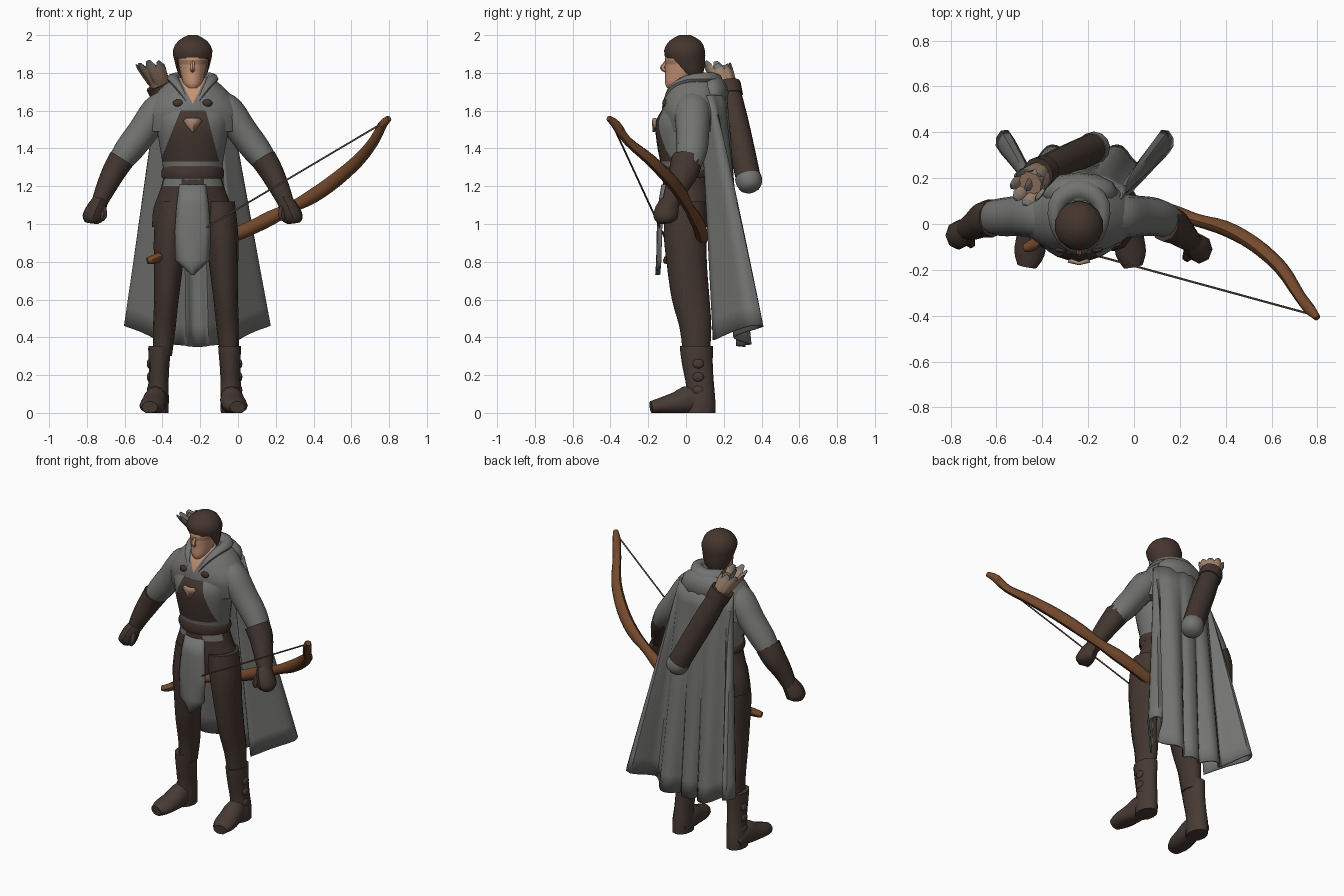
import bpy, bmesh, math, random
from mathutils import Vector as V

if "Cube" in bpy.data.objects:
    bpy.data.objects.remove(bpy.data.objects["Cube"])
random.seed(4)
CX = -0.24  # body centre line


def material(name, *rgb):
    m = bpy.data.materials.new(name)
    m.use_nodes = True
    m.diffuse_color = (*rgb, 1)
    m.node_tree.nodes["Principled BSDF"].inputs["Base Color"].default_value = (*rgb, 1)
    return m


GREY = material("grey cloth", .17, .175, .165)
DARK = material("dark leather", .056, .036, .028)
BOOT = material("boot leather", .064, .042, .034)
HAIR = material("brown hair", .06, .036, .027)
SKIN = material("skin", .56, .29, .18)
WOOD = material("bow wood", .17, .065, .025)
TAN = material("tan hide", .38, .24, .16)
CORD = material("bowstring", .14, .1, .075)
BROW = material("shaded skin", .34, .18, .115)


def finish(name, bm, mats, angle=45):
    me = bpy.data.meshes.new(name)
    bm.to_mesh(me)
    bm.free()
    for m in mats:
        me.materials.append(m)
    ob = bpy.data.objects.new(name, me)
    bpy.context.collection.objects.link(ob)
    bpy.ops.object.select_all(action='DESELECT')
    ob.select_set(True)
    bpy.context.view_layer.objects.active = ob
    bpy.ops.object.shade_smooth_by_angle(angle=math.radians(angle))
    return ob


def spline(pts, k):
    """Catmull-Rom through tuples of any length."""
    pts = [V(p) for p in pts]
    out = []
    for i in range(len(pts) - 1):
        a, b, c, d = pts[max(i - 1, 0)], pts[i], pts[i + 1], pts[min(i + 2, len(pts) - 1)]
        for s in range(k):
            t = s / k
            out.append(b + (c - a) * (t / 2) + (a * 2 - b * 5 + c * 4 - d) * (t * t / 2)
                       + (b * 3 - a - c * 3 + d) * (t ** 3 / 2))
    return out + [pts[-1]]


def skin_rings(name, rings, mats, rule=None, cuts=(), floor=False):
    """Bridge closed rings; rule gives a material index, or None to remove a face."""
    bm = bmesh.new()
    loops = [[bm.verts.new(p) for p in r] for r in rings]
    n = len(loops[0])
    for a, b in zip(loops, loops[1:]):
        for i in range(n):
            j = (i + 1) % n
            bm.faces.new((a[i], a[j], b[j], b[i]))
    bm.faces.new(loops[0])
    bm.faces.new(loops[-1])
    bmesh.ops.recalc_face_normals(bm, faces=bm.faces)
    for co, no in cuts:
        bmesh.ops.bisect_plane(bm, geom=bm.verts[:] + bm.edges[:] + bm.faces[:],
                               plane_co=co, plane_no=no)
    if rule:
        gone = []
        for f in bm.faces:
            k = rule(f.calc_center_median())
            if k is None:
                gone.append(f)
            else:
                f.material_index = k
        bmesh.ops.delete(bm, geom=gone, context='FACES')
    if floor:
        for v in bm.verts:
            v.co.z = max(v.co.z, 0)
    return finish(name, bm, mats)


def stack(name, path, mats, n=16, k=3, **kw):
    """Level ellipses: (x, y, z, rx, ry)."""
    angs = [2 * math.pi * i / n for i in range(n)]
    rings = [[(p[0] + p[3] * math.sin(a), p[1] - p[4] * math.cos(a), p[2]) for a in angs]
             for p in spline(path, k)]
    return skin_rings(name, rings, mats, **kw)


def tube(name, path, mats, n=10, k=3, ref=(0, 1, 0), **kw):
    """Rings square to a path: (x, y, z, radius along ref, other radius)."""
    pts = spline(path, k)
    rings = []
    for i, p in enumerate(pts):
        t = (pts[min(i + 1, len(pts) - 1)].to_3d() - pts[max(i - 1, 0)].to_3d()).normalized()
        u = (V(ref) - t * t.dot(V(ref))).normalized()
        w = t.cross(u)
        rings.append([p.to_3d() + u * p[3] * math.cos(a) + w * p[4] * math.sin(a)
                      for a in (2 * math.pi * j / n for j in range(n))])
    return skin_rings(name, rings, mats, **kw)


def sheet(name, rows, mats, thick):
    bm = bmesh.new()
    g = [[bm.verts.new(p) for p in r] for r in rows]
    for a, b in zip(g, g[1:]):
        for c in range(len(a) - 1):
            bm.faces.new((a[c], b[c], b[c + 1], a[c + 1]))
    ob = finish(name, bm, mats)
    mod = ob.modifiers.new("thickness", 'SOLIDIFY')
    mod.thickness = thick
    mod.material_offset = len(mats) - 1


def blob(name, loc, size, mat):
    bm = bmesh.new()
    bmesh.ops.create_uvsphere(bm, u_segments=12, v_segments=8, radius=1)
    for v in bm.verts:
        v.co = V(loc) + V(a * b for a, b in zip(v.co, size))
    finish(name, bm, [mat], 60)


# Head, face and hair
stack("head", [(CX, -.075, 1.72, .025, .025), (CX, -.05, 1.745, .05, .06), (CX, -.02, 1.80, .066, .09),
               (CX, -.012, 1.86, .076, .1), (CX, -.005, 1.92, .08, .095), (CX, 0, 1.97, .04, .06)], [SKIN, BROW],
      cuts=[((0, 0, 1.845), (0, 0, 1)), ((0, 0, 1.868), (0, 0, 1))],
      rule=lambda c: int(1.845 < c.z < 1.868 and c.y < -.04))
tube("nose", [(CX, -.1, 1.868, .006, .01), (CX, -.112, 1.848, .01, .011), (CX, -.124, 1.826, .014, .014),
              (CX, -.104, 1.81, .01, .01)], [SKIN], 6)
stack("hair", [(CX, .035, 1.755, .05, .04), (CX, .022, 1.80, .08, .07), (CX, 0, 1.86, .098, .1),
               (CX, -.008, 1.92, .107, .108), (CX, -.005, 1.97, .078, .082), (CX, -.005, 2.0, .025, .03)], [HAIR],
      n=14, k=2, cuts=[((0, 0, 1.875), (0, 0, 1)), ((0, -.035, 1.84), (0, 1, .9))],
      rule=lambda c: None if c.z < 1.875 and c.y + .035 + .9 * (c.z - 1.84) < 0 else 0)
stack("neck", [(CX, .0, 1.6, .07, .07), (CX, -.005, 1.7, .05, .05), (CX, .0, 1.79, .048, .05)], [SKIN])

# Tunic with a leather vest on the front
stack("tunic", [(CX, 0, 1.22, .152, .118), (CX, 0, 1.32, .16, .135), (CX, -.01, 1.43, .178, .145),
                (CX, -.01, 1.54, .195, .15), (CX, .01, 1.63, .19, .12), (CX, .03, 1.7, .13, .09)], [GREY, DARK], n=24,
      cuts=[((0, 0, 1.33), (0, 0, 1)), ((0, 0, 1.6), (0, 0, 1)),
            ((CX + .135, 0, 1.35), (1, 0, .26)), ((CX - .165, 0, 1.35), (-1, 0, .4))],
      rule=lambda c: int(c.y < 0 and 1.33 < c.z < 1.6 and
                         .4 * (c.z - 1.35) - .165 < c.x - CX < .135 - .26 * (c.z - 1.35)))
stack("jacket_skirt", [(CX - .005, .02, .985, .21, .13), (CX, .015, 1.08, .208, .135), (CX, .005, 1.18, .172, .128),
                       (CX, 0, 1.25, .153, .12)], [DARK, GREY], n=20,
      cuts=[((0, 0, 1.2), (0, 0, 1)), ((CX + .06, 0, 0), (1, 0, 0)), ((CX - .06, 0, 0), (1, 0, 0))],
      rule=lambda c: int(c.z > 1.2 and c.y < -.02 and abs(c.x - CX) > .06))
tube("belt", [(CX - .16 * math.sin(a), .132 * math.cos(a), 1.268 - .008 * math.cos(a), .026 - .009 * math.cos(a), .007)
              for a in (math.pi * i / 12 for i in range(25))], [DARK], 6, 1, ref=(.01, 0, 1))
tabard = [(.07, -.13, 1.21), (.085, -.148, 1.1), (.095, -.155, .96), (.092, -.158, .81), (.008, -.163, .73)]
sheet("tabard", [[(CX + w * c / 3, y + .02 * abs(c / 3) ** 2, z) for c in range(-3, 4)]
                 for w, y, z in tabard], [GREY, TAN], .009)
sheet("chest_ornament", [[(CX - w, y, z), (CX, y - .012, z), (CX + w, y, z)]
                         for w, y, z in ((.035, -.163, 1.562), (.05, -.168, 1.545), (.006, -.165, 1.488))], [TAN], .012)

# Shoulder cape with an open neck, and the lowered hood
stack("shoulder_cape", [(CX, .04, 1.49, .26, .145), (CX, .035, 1.58, .26, .162), (CX, .035, 1.64, .235, .158),
                        (CX, .045, 1.7, .187, .148), (CX, .055, 1.745, .14, .13), (CX, .06, 1.775, .095, .1)],
      [GREY, SKIN], n=24,
      cuts=[((CX, 0, 1.635), (1, 0, -.5)), ((CX, 0, 1.635), (-1, 0, -.5))],
      rule=lambda c: int(c.y < 0 and abs(c.x - CX) < .5 * (c.z - 1.635)))
hood = [(.03, -.105, 1.65, .012), (.07, -.075, 1.72, .018), (.1, .0, 1.762, .024), (.1, .08, 1.77, .03), (.06, .13, 1.77, .034)]
tube("hood", [(CX - x, y, z, r, r * 1.2) for x, y, z, r in hood] + [(CX, .15, 1.765, .036, .045)]
     + [(CX + x, y, z, r, r * 1.2) for x, y, z, r in reversed(hood)], [GREY], 8, 2, ref=(0, .1, 1))
blob("hood_fold", (CX, .14, 1.69), (.17, .085, .1), GREY)

# Paired limbs, boots and clasps
for s, side in ((1, "left"), (-1, "right")):
    def limb(path, shift=0):
        return [(CX + shift + s * x, y, z, a, b) for x, y, z, a, b in path]
    twist = 0 if s > 0 else .06

    tube(side + "_sleeve", limb([(.13, .035, 1.66, .08, .06), (.185, .035, 1.6, .095, .085), (.264, .035, 1.49, .088, .08),
                                 (.34, .03, 1.39, .083, .076), (.4, .01 + twist / 3, 1.31, .07, .06)]), [GREY], 12)
    tube(side + "_bracer", limb([(.375, .005 + twist / 3, 1.345, .083, .073), (.415, -.01 + twist / 2, 1.28, .08, .066),
                                 (.46, -.05 + twist * .7, 1.19, .062, .055), (.5, -.085 + twist, 1.1, .045, .042)]), [DARK])
    tube(side + "_hand", limb([(.485, -.08 + twist, 1.13, .045, .04), (.51, -.1 + twist, 1.08, .062, .052),
                               (.53, -.11 + twist, 1.03, .062, .055), (.535, -.11 + twist, 1.005, .035, .035)]), [DARK], 8)
    tube(side + "_thumb", limb([(.48, -.11 + twist, 1.1, .02, .02), (.47, -.145 + twist, 1.05, .02, .02),
                                (.48, -.15 + twist, 1.02, .012, .012)]), [DARK], 6)
    stack(side + "_leg", limb([(.105, .0, 1.12, .1, .11), (.135, -.005, .95, .088, .113), (.146, .005, .78, .077, .106),
                               (.157, .025, .6, .065, .1), (.168, .05, .45, .06, .084),
                               (.178, .055, .3, .05, .07)], .018), [DARK], 12)
    stack(side + "_boot", limb([(.185, .055, .355, .06, .088), (.186, .056, .32, .059, .086), (.188, .062, .24, .054, .08),
                                (.192, .075, .14, .054, .074), (.196, .075, .07, .06, .08),
                                (.197, .075, 0, .058, .08)], .01), [BOOT], 12)
    tube(side + "_foot", limb([(.2, .12, .04, .04, .05), (.2, .03, .07, .075, .06), (.21, -.05, .05, .062, .066),
                               (.222, -.13, .038, .044, .066), (.232, -.185, .03, .032, .042)], .005), [BOOT], 12,
         ref=(0, 0, 1), floor=True)
    for z in (.12, .19, .26):
        blob(side + "_boot_buckle", (CX + .01 + s * .24, .065, z), (.013, .03, .025), BOOT)
    blob(side + "_clasp", (CX + s * .077, -.112, 1.64), (.028, .014, .02), DARK)

# Cloak: fold lines run from the shoulders (x, y) to the hem (x, y, z)
folds = [(.13, .08, .2, .15, .385), (.155, .10, .295, .25, .43), (.175, .115, .377, .345, .46), (.18, .13, .34, .4, .455),
         (.17, .15, .26, .26, .41), (.15, .165, .21, .27, .385), (.12, .18, .16, .33, .365), (.085, .19, .11, .325, .36),
         (.05, .2, .06, .265, .355), (.02, .205, .025, .3, .35)]
lines = [(-a, b, -c, d, e) for a, b, c, d, e in folds] + folds[::-1]
lines = spline(lines, 3)
rows = []
for i in range(13):
    t = i / 12
    rows.append([(CX + .025 * t + p[0] + (p[2] - p[0]) * t, p[1] + (p[3] - p[1]) * t ** .92, 1.68 + (p[4] - 1.68) * t)
                 for p in lines])
sheet("cloak", rows, [GREY], .012)

# Quiver, slanted across the back, with arrows
low, top = V((-.17, .335, 1.22)), V((-.405, .225, 1.71))


def along(points):
    return [(*(low + (top - low) * t), r, r) for t, r in points]


tube("quiver", along([(.02, .066), (.3, .068), (.7, .068), (1, .062)]), [DARK], 12)
tube("quiver_cap", along([(-.09, .03), (-.06, .055), (0, .07), (.06, .07)]), [GREY], 12)
tube("quiver_rim", along([(.93, .07), (1.06, .072)]), [DARK], 12, 1)
lean = V((-.06, -.06, .13))
tube("arrow_bundle", [(*(top - lean * .2), .045, .045), (*(top + lean * .8), .055, .055)], [TAN], 8, 1)
for i in range(9):
    a = i * math.pi / 4
    out = V((math.cos(a), math.sin(a), 0)) * (.045 if i < 8 else 0)
    side_dir = V((-math.sin(a), math.cos(a), 0))
    end = top + out * 1.6 + lean * random.uniform(1, 1.2)
    mid = top + out * 1.15 + lean * .3
    tip = mid.lerp(end, .75)
    tube("feather", [(*(top + out * .7), .01, .01), (*mid, .022, .01), (*tip, .027, .01)], [TAN], 6, 1, ref=side_dir)
    tube("feather_tip", [(*tip, .027, .01), (*end, .012, .005)], [GREY], 6, 1, ref=side_dir)

# Bow and string
tube("bow", [(.8, -.41, 1.56, .014, .016), (.765, -.37, 1.525, .026, .024), (.72, -.31, 1.44, .024, .027),
             (.64, -.19, 1.34, .03, .033), (.52, -.085, 1.235, .034, .038), (.4, -.02, 1.15, .034, .038),
             (.28, .015, 1.085, .028, .03), (.18, .045, 1.035, .036, .038), (.08, .07, .985, .036, .038),
             (-.04, .08, .935, .034, .036), (-.2, .07, .89, .028, .03), (-.36, -.03, .85, .026, .028),
             (-.44, -.09, .815, .026, .024), (-.48, -.105, .805, .018, .018)], [WOOD], 8)
tube("bowstring", [(.775, -.395, 1.54, .005, .005), (-.45, -.06, .815, .005, .005)], [CORD], 5, 1)
